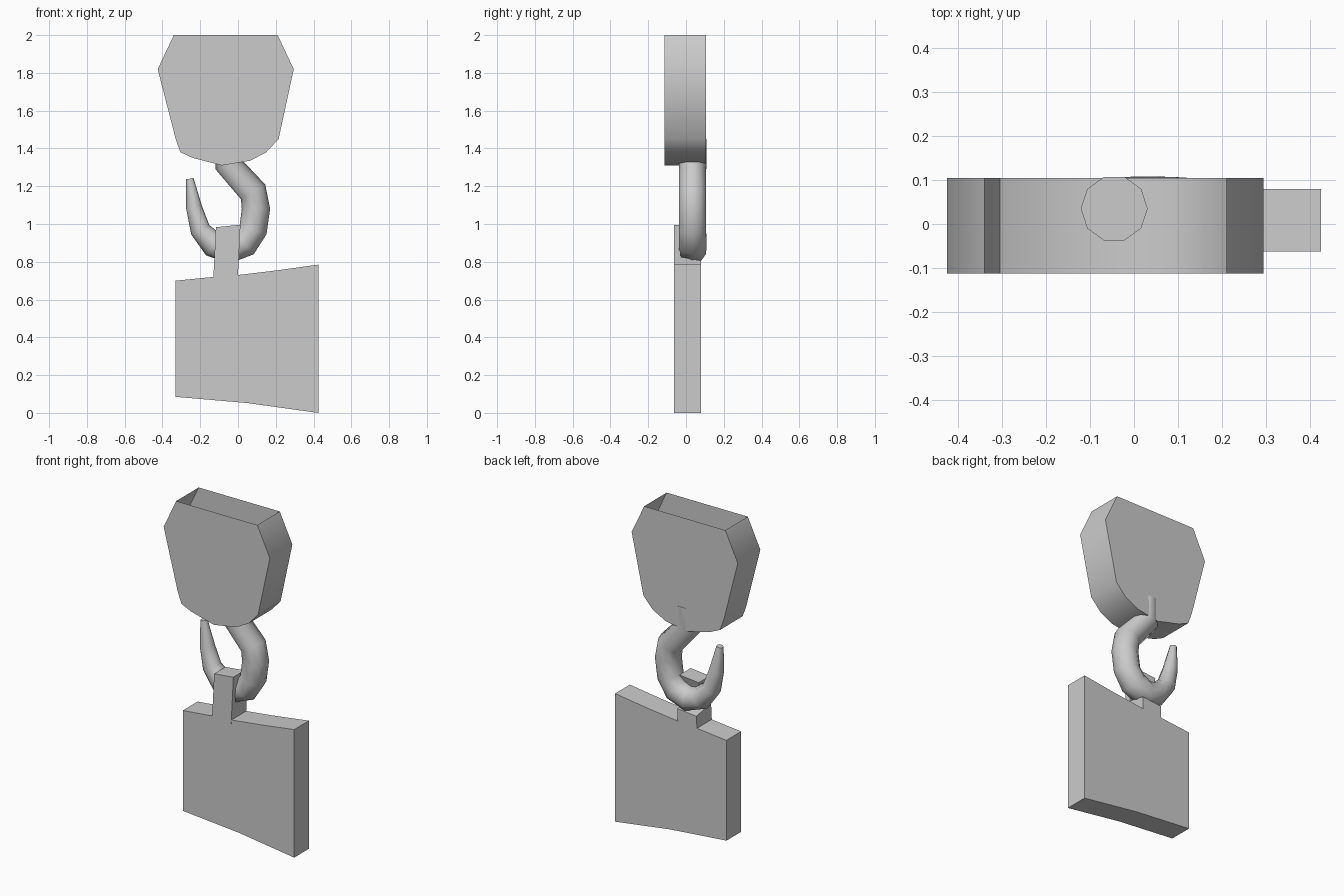
import bpy, bmesh, math
from mathutils import Vector

cube = bpy.data.objects.get("Cube")
if cube:
    bpy.data.objects.remove(cube)

steel = bpy.data.materials.new("grey steel")
steel.use_nodes = True
GREY = (0.6, 0.6, 0.6, 1)
steel.diffuse_color = GREY
steel.node_tree.nodes["Principled BSDF"].inputs["Base Color"].default_value = GREY


def finish(name, bm, angle):
    """Turn a bmesh into an object, smooth below the given edge angle."""
    bmesh.ops.recalc_face_normals(bm, faces=bm.faces)
    mesh = bpy.data.meshes.new(name)
    bm.to_mesh(mesh)
    bm.free()
    mesh.materials.append(steel)
    obj = bpy.data.objects.new(name, mesh)
    bpy.context.collection.objects.link(obj)
    bpy.ops.object.select_all(action='DESELECT')
    obj.select_set(True)
    bpy.context.view_layer.objects.active = obj
    bpy.ops.object.shade_smooth_by_angle(angle=math.radians(angle))
    return obj


def prism(start, end, skip_last=False):
    """Join two matching outlines with side walls and end faces."""
    bm = bmesh.new()
    a = [bm.verts.new(p) for p in start]
    b = [bm.verts.new(p) for p in end]
    bm.faces.new(a)
    bm.faces.new(b)
    count = len(a)
    for i in range(count - 1 if skip_last else count):
        j = (i + 1) % count
        bm.faces.new((a[i], a[j], b[j], b[i]))
    return bm


def plate(outline, front, back, open_top=False):
    """Extrude a front outline along y."""
    return prism([(x, front, z) for x, z in outline],
                 [(x, back, z) for x, z in outline], open_top)


# Pulley block: thin shell, open at the top (the last outline edge)
block = [(-0.34, 2), (-0.425, 1.82), (-0.33, 1.45), (-0.305, 1.38),
         (-0.24, 1.35), (-0.085, 1.31), (0.065, 1.335), (0.15, 1.38),
         (0.215, 1.45), (0.295, 1.82), (0.21, 2)]
finish("pulley_block", plate(block, -0.113, 0.105, open_top=True), 40)

# Hanging weight
weight = [(-0.33, 0.7), (-0.13, 0.72), (0, 0.73), (0.21, 0.755),
          (0.425, 0.785), (0.425, 0), (0.05, 0.052), (-0.33, 0.085)]
finish("weight_plate", plate(weight, -0.063, 0.08), 30)

# Strap that loops over the hook, leaning slightly to the side
strap = [(-0.064, 0.7), (0.08, 0.7), (0.08, 0.8), (-0.03, 0.82),
         (-0.03, 0.92), (0.03, 0.94), (0.045, 0.99), (-0.064, 0.99)]


def strap_side(x):
    return [(x + 0.05 * (z - 0.73), y, z + 0.1 * (x + 0.06)) for y, z in strap]


finish("weight_strap", prism(strap_side(-0.13), strap_side(0)), 30)

# Hook: tapering ten-sided tube along a path of (x, z, radius)
SIDES, HOOK_Y = 10, 0.035
path = [(-0.045, 1.45, 0.076), (-0.045, 1.31, 0.076), (0.08, 1.17, 0.075),
        (0.095, 1.08, 0.075), (0.08, 0.97, 0.075), (0.035, 0.9, 0.077),
        (-0.05, 0.865, 0.075), (-0.13, 0.89, 0.068), (-0.2, 0.97, 0.054),
        (-0.233, 1.09, 0.042), (-0.255, 1.24, 0.02)]
bm = bmesh.new()
rings = []
for i, (x, z, r) in enumerate(path):
    before, after = path[max(i - 1, 0)], path[min(i + 1, len(path) - 1)]
    t = Vector((after[0] - before[0], 0, after[1] - before[1])).normalized()
    if i == 1:
        t = Vector((0.3, 0, -1)).normalized()
    across = Vector((-t.z, 0, t.x))
    ring = []
    for k in range(SIDES):
        a = math.tau * k / SIDES
        offset = across * math.cos(a) + Vector((0, math.sin(a), 0))
        ring.append(bm.verts.new(Vector((x, HOOK_Y, z)) + offset * r))
    rings.append(ring)
for a, b in zip(rings, rings[1:]):
    for k in range(SIDES):
        j = (k + 1) % SIDES
        bm.faces.new((a[k], a[j], b[j], b[k]))
bm.faces.new(rings[0])
bm.faces.new(rings[-1])
finish("hook", bm, 50)
